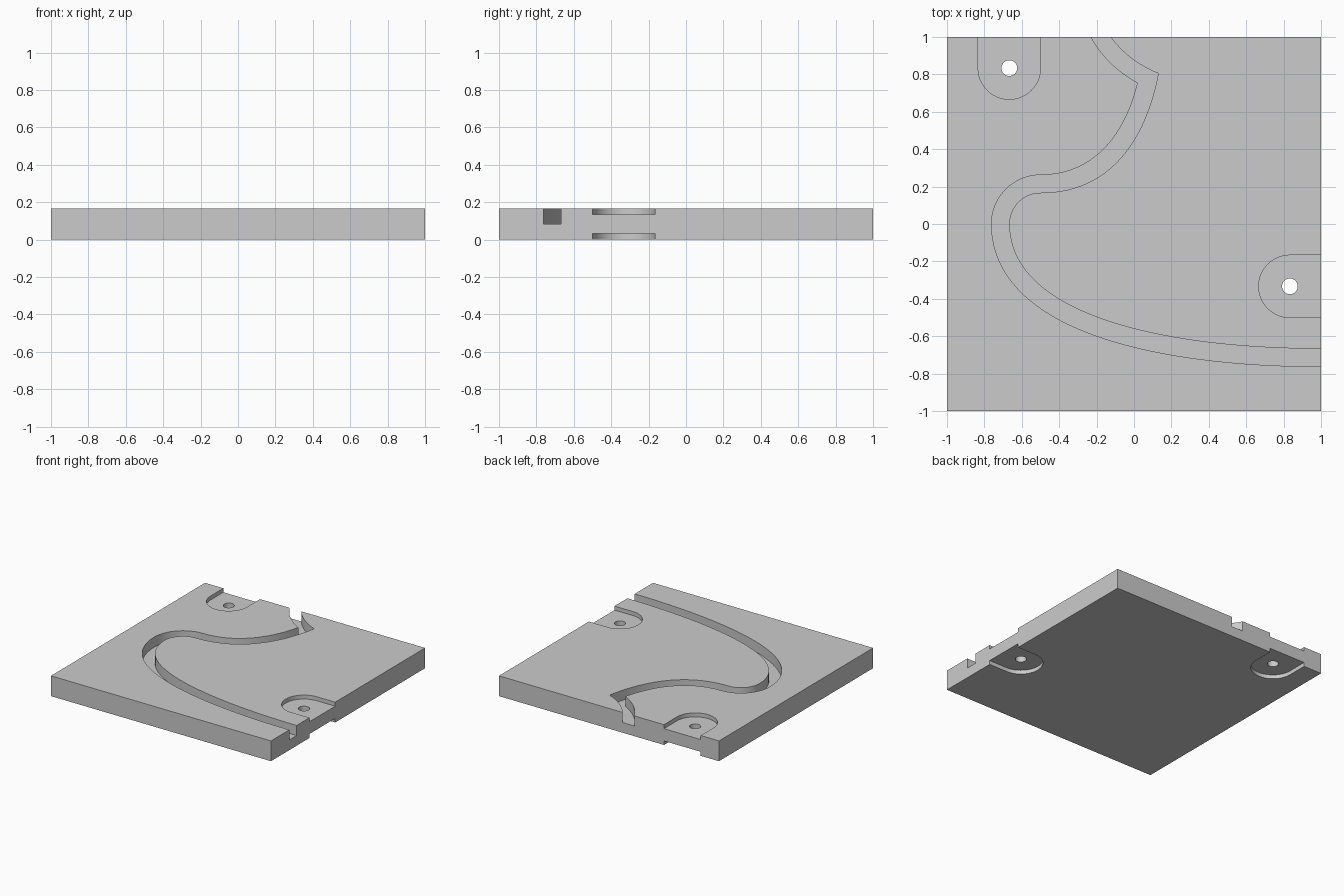
import bpy, bmesh, math
from mathutils import Vector
from mathutils.geometry import interpolate_bezier

old = bpy.data.objects.get("Cube")
if old:
    bpy.data.objects.remove(old, do_unlink=True)

TOP = 1 / 6          # plate thickness
POCKET = 0.033       # pocket depth, top and bottom
STEPS = 32

grey = bpy.data.materials.new("plain grey")
grey.use_nodes = True
colour = (0.6, 0.6, 0.6, 1)
grey.diffuse_color = colour
grey.node_tree.nodes["Principled BSDF"].inputs["Base Color"].default_value = colour


def prism(name, outline, z0, z1):
    """Extrude a closed outline from z0 to z1."""
    bm = bmesh.new()
    face = bm.faces.new([bm.verts.new((p[0], p[1], z0)) for p in outline])
    new = bmesh.ops.extrude_face_region(bm, geom=[face])["geom"]
    bmesh.ops.translate(bm, vec=(0, 0, z1 - z0),
                        verts=[v for v in new if isinstance(v, bmesh.types.BMVert)])
    bmesh.ops.recalc_face_normals(bm, faces=bm.faces)
    mesh = bpy.data.meshes.new(name)
    bm.to_mesh(mesh)
    bm.free()
    mesh.materials.append(grey)
    obj = bpy.data.objects.new(name, mesh)
    bpy.context.collection.objects.link(obj)
    return obj


def bezier(*points):
    pts = [Vector((x, y, 0)) for x, y in points]
    return interpolate_bezier(*pts, STEPS)


def arc(cx, cy, r, start, end, n=STEPS):
    angles = [math.radians(start + (end - start) * i / n) for i in range(n + 1)]
    return [Vector((cx + r * math.cos(a), cy + r * math.sin(a), 0)) for a in angles]


def offset(path, d):
    """Shift a path sideways by d."""
    out = []
    for i, p in enumerate(path):
        t = (path[min(i + 1, len(path) - 1)] - path[max(i - 1, 0)]).normalized()
        out.append(p + Vector((-t.y, t.x, 0)) * d)
    out[0].x, out[-1].y = path[0].x, path[-1].y
    return out


def rail(sweep, bend_radius, rise, hook):
    """One wall of the groove, from the right edge to the back edge."""
    return ([Vector((1.1, sweep[0].y, 0))] + sweep
            + arc(-0.5, 0, bend_radius, 180, 90)[1:]
            + bezier(*rise)[1:] + bezier(*hook)[1:])


def pocket_outline(cx, cy, turn):
    """Round-ended slot whose open end runs off the plate."""
    r = 1 / 6
    shape = arc(0, 0, r, 180, 360) + [Vector((r, 0.3, 0)), Vector((-r, 0.3, 0))]
    c, s = math.cos(turn), math.sin(turn)
    return [(cx + p.x * c - p.y * s, cy + p.x * s + p.y * c) for p in shape]


# Plate
plate = prism("plate", [(-1, -1), (1, -1), (1, 1), (-1, 1)], 0, TOP)

# Winding groove
sweep = bezier((1, -0.667), (0.14, -0.667), (-0.667, -0.48), (-0.667, 0))
inner = rail(sweep, 0.167,
             ((-0.5, 0.167), (-0.1, 0.167), (0.07, 0.49), (0.13, 0.805)),
             ((0.13, 0.805), (0.03, 0.845), (-0.06, 0.91), (-0.125, 1)))
outer = rail(offset(sweep, 0.095), 0.262,
             ((-0.5, 0.262), (-0.2, 0.262), (-0.04, 0.5), (0.02, 0.755)),
             ((0.02, 0.755), (-0.08, 0.81), (-0.17, 0.89), (-0.23, 1)))
ends = [Vector((-0.18, 1.1, 0)), Vector((-0.28, 1.1, 0))]
cutters = [prism("groove_cutter", inner + ends + outer[::-1], TOP / 2, TOP + 0.1)]

# Connector pockets above and below, with through holes
for side, cx, cy, turn in (("back", -2 / 3, 5 / 6, 0), ("left", 5 / 6, -1 / 3, -math.pi / 2)):
    outline = pocket_outline(cx, cy, turn)
    cutters += [
        prism(side + "_top_pocket_cutter", outline, TOP - POCKET, TOP + 0.1),
        prism(side + "_bottom_pocket_cutter", outline, -0.1, POCKET),
        prism(side + "_hole_cutter", arc(cx, cy, 0.042, 0, 360)[:-1], -0.2, TOP + 0.2),
    ]

# Carve the plate and drop the cutters
for cutter in cutters:
    cutter.hide_render = True
    mod = plate.modifiers.new(cutter.name, "BOOLEAN")
    mod.operation = "DIFFERENCE"
    mod.solver = "EXACT"
    mod.object = cutter
graph = bpy.context.evaluated_depsgraph_get()
carved = bpy.data.meshes.new_from_object(plate.evaluated_get(graph))
plate.modifiers.clear()
plate.data = carved
for cutter in cutters:
    bpy.data.objects.remove(cutter, do_unlink=True)

# Smooth curved walls, crisp edges
bpy.ops.object.select_all(action="DESELECT")
plate.select_set(True)
bpy.context.view_layer.objects.active = plate
bpy.ops.object.shade_smooth_by_angle(angle=math.radians(30))
